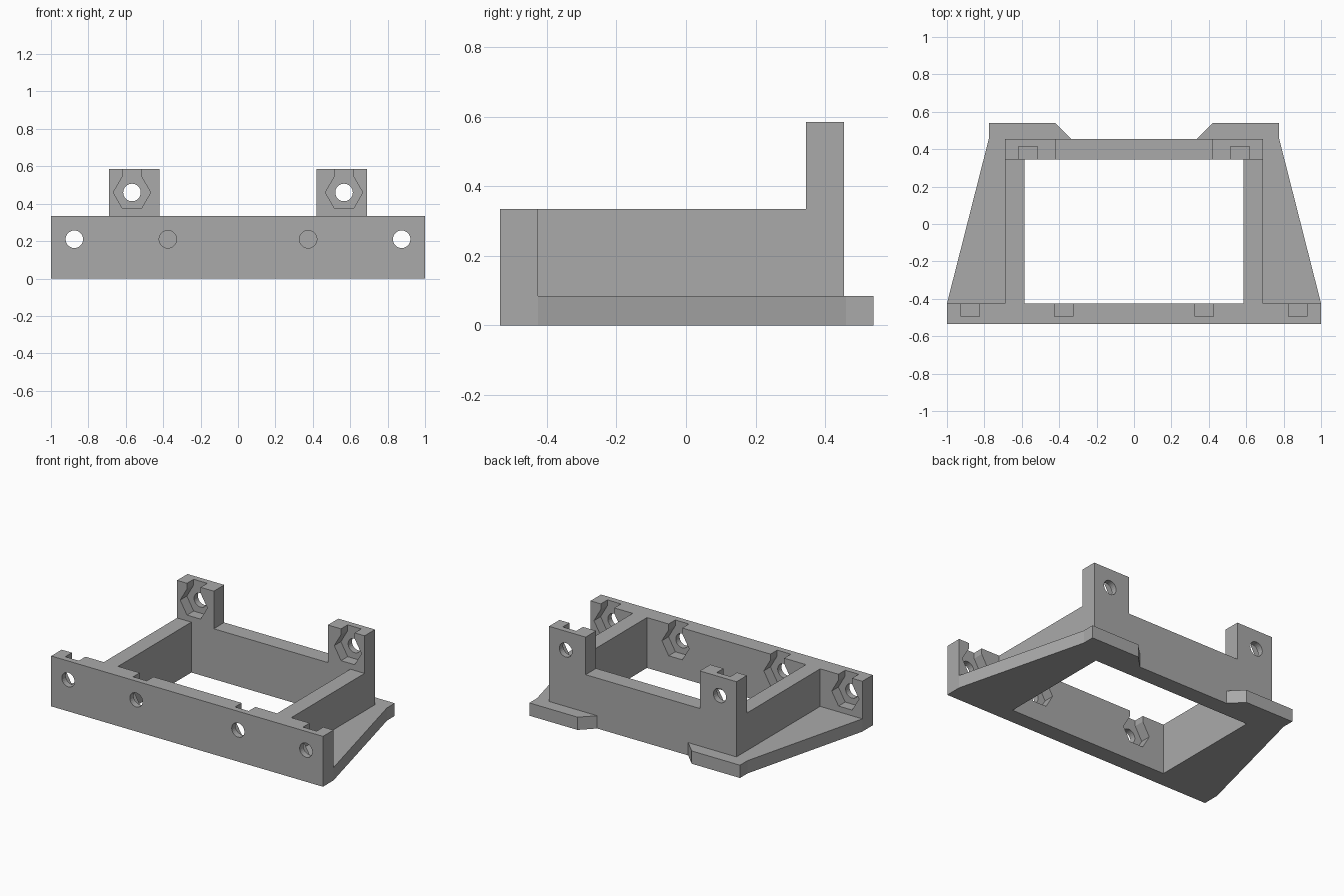
import bpy
import math

cube = bpy.data.objects.get("Cube")
if cube:
    bpy.data.objects.remove(cube, do_unlink=True)

grey = bpy.data.materials.new("matte grey")
grey.use_nodes = True
COLOUR = (0.4, 0.4, 0.4, 1)
grey.diffuse_color = COLOUR
grey.node_tree.nodes["Principled BSDF"].inputs["Base Color"].default_value = COLOUR


def prism(name, outline, start, end, along="z"):
    """Extrude a counter-clockwise (x, y) outline up z, or an (x, z) outline along y."""
    n = len(outline)
    if along == "z":
        verts = [(a, b, h) for h in (start, end) for a, b in outline]
    else:
        verts = [(a, h, b) for h in (end, start) for a, b in outline]
    faces = [tuple(reversed(range(n))), tuple(range(n, 2 * n))]
    faces += [(i, (i + 1) % n, n + (i + 1) % n, n + i) for i in range(n)]
    mesh = bpy.data.meshes.new(name)
    mesh.from_pydata(verts, [], faces)
    mesh.materials.append(grey)
    obj = bpy.data.objects.new(name, mesh)
    bpy.context.collection.objects.link(obj)
    return obj


def box(name, x0, x1, y0, y1, z0, z1):
    return prism(name, [(x0, y0), (x1, y0), (x1, y1), (x0, y1)], z0, z1)


def combine(target, tool, operation):
    mod = target.modifiers.new(operation.lower(), "BOOLEAN")
    mod.operation, mod.solver, mod.object = operation, "EXACT", tool
    bpy.context.view_layer.objects.active = target
    bpy.ops.object.modifier_apply(modifier=mod.name)
    bpy.data.objects.remove(tool, do_unlink=True)


def circle(x, z, radius, sides):
    return [(x + radius * math.cos(math.tau * i / sides),
             z + radius * math.sin(math.tau * i / sides)) for i in range(sides)]


FRONT, WALL, INNER, BACK = -0.535, -0.425, 0.345, 0.455
TOP, TAB_TOP, FLOOR = 0.335, 0.585, 0.085

# Tapered base plate with two rear feet
right = [(1, FRONT), (1, WALL), (0.775, 0.46), (0.775, 0.54), (0.42, 0.54), (0.335, BACK)]
left = [(-x, y) for x, y in reversed(right)]
bracket = prism("mounting_bracket", right + left, 0, FLOOR)

# Front wall, box frame and rear tabs
combine(bracket, box("front_wall", -1, 1, FRONT, WALL, 0, TOP), "UNION")
combine(bracket, box("frame", -0.69, 0.69, FRONT, BACK, 0, TOP), "UNION")
for x in (-0.555, 0.555):
    combine(bracket, box("tab", x - 0.135, x + 0.135, INNER, BACK, 0, TAB_TOP), "UNION")

# Central opening
combine(bracket, box("opening_cutter", -0.585, 0.585, WALL, INNER, -0.1, 1), "DIFFERENCE")


def bolt_seat(x, z, hole_y, trap_y):
    """Cut a round bolt hole and a hexagonal nut pocket open at the top."""
    hexagon = circle(x, z, 0.1, 6)
    slot = hexagon[:2] + [(x + 0.05, 0.8), (x - 0.05, 0.8)] + hexagon[2:]
    combine(bracket, prism("nut_cutter", slot, *trap_y, along="y"), "DIFFERENCE")
    combine(bracket, prism("hole_cutter", circle(x, z, 0.047, 24), *hole_y, along="y"), "DIFFERENCE")


for side in (-1, 1):
    for x in (0.375, 0.875):
        bolt_seat(side * x, 0.21, (-0.6, -0.4), (-0.495, -0.4))
    bolt_seat(side * 0.567, 0.46, (0.3, 0.5), (0.3, 0.415))
